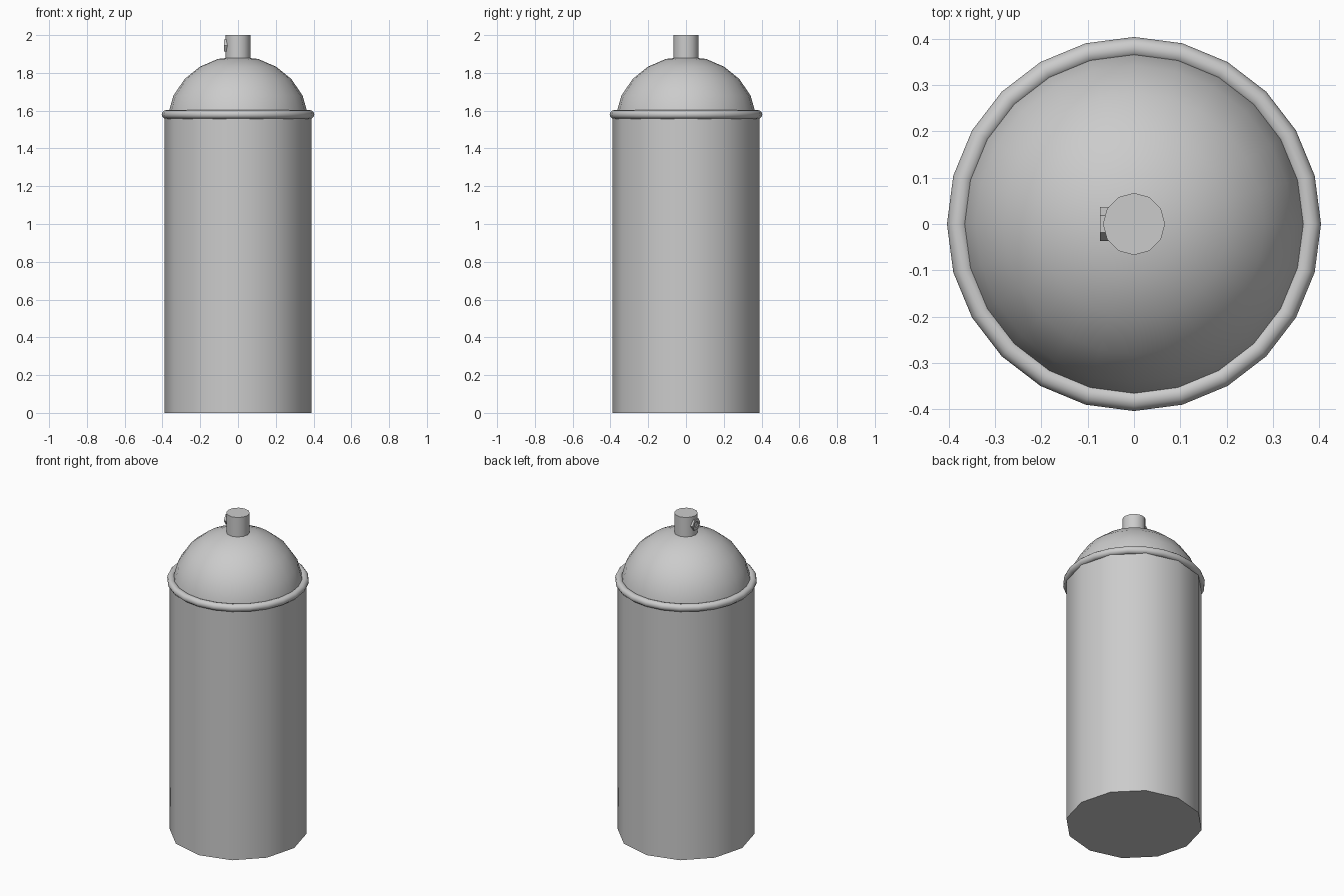
import bpy, bmesh, math

if "Cube" in bpy.data.objects:
    bpy.data.objects.remove(bpy.data.objects["Cube"])


def lathe(name, profile, sides):
    """Revolve (radius, z) points about z; zero radius closes to a point, open ends are capped."""
    bm = bmesh.new()
    rings = []
    for r, z in profile:
        if r == 0:
            rings.append([bm.verts.new((0, 0, z))] * sides)
        else:
            rings.append([bm.verts.new((r * math.cos(math.tau * i / sides),
                                        r * math.sin(math.tau * i / sides), z))
                          for i in range(sides)])
    for a, b in zip(rings, rings[1:]):
        for i in range(sides):
            j = (i + 1) % sides
            quad = list(dict.fromkeys((a[i], a[j], b[j], b[i])))
            bm.faces.new(quad)
    if profile[0][0] > 0:
        bm.faces.new(rings[0][::-1])
    if profile[-1][0] > 0:
        bm.faces.new(rings[-1])
    bmesh.ops.recalc_face_normals(bm, faces=bm.faces[:])
    mesh = bpy.data.meshes.new(name)
    bm.to_mesh(mesh)
    bm.free()
    obj = bpy.data.objects.new(name, mesh)
    bpy.context.collection.objects.link(obj)
    return obj


def smooth(obj):
    bpy.ops.object.select_all(action='DESELECT')
    obj.select_set(True)
    bpy.context.view_layer.objects.active = obj
    bpy.ops.object.shade_smooth_by_angle(angle=math.radians(50))


# Twelve-sided can body
smooth(lathe("can_body", [(0.39, 0), (0.39, 1.575)], 12))

# Domed shoulder
smooth(lathe("dome", [(0.37, 1.57), (0.365, 1.6), (0.342, 1.68), (0.282, 1.768),
                      (0.203, 1.832), (0.106, 1.874), (0, 1.885)], 24))

# Rolled rim between body and shoulder
bpy.ops.mesh.primitive_torus_add(major_segments=24, minor_segments=12, major_radius=0.381,
                                 minor_radius=0.023, location=(0, 0, 1.58))
rim = bpy.context.object
rim.name = "rim"
smooth(rim)

# Push-down spray button
smooth(lathe("spray_button", [(0.067, 1.86), (0.067, 2.0)], 12))

# Six-sided nozzle with a recessed hole, facing -x
nozzle = lathe("nozzle", [(0, -0.02), (0.037, -0.02), (0.037, 0.013), (0.02, 0.013),
                          (0.016, 0.008), (0, 0.008)], 6)
nozzle.location = (-0.06, 0, 1.945)
nozzle.rotation_euler = (0, -math.pi / 2, math.pi)
nozzle.rotation_euler = (math.pi / 2, 0, -math.pi / 2)
